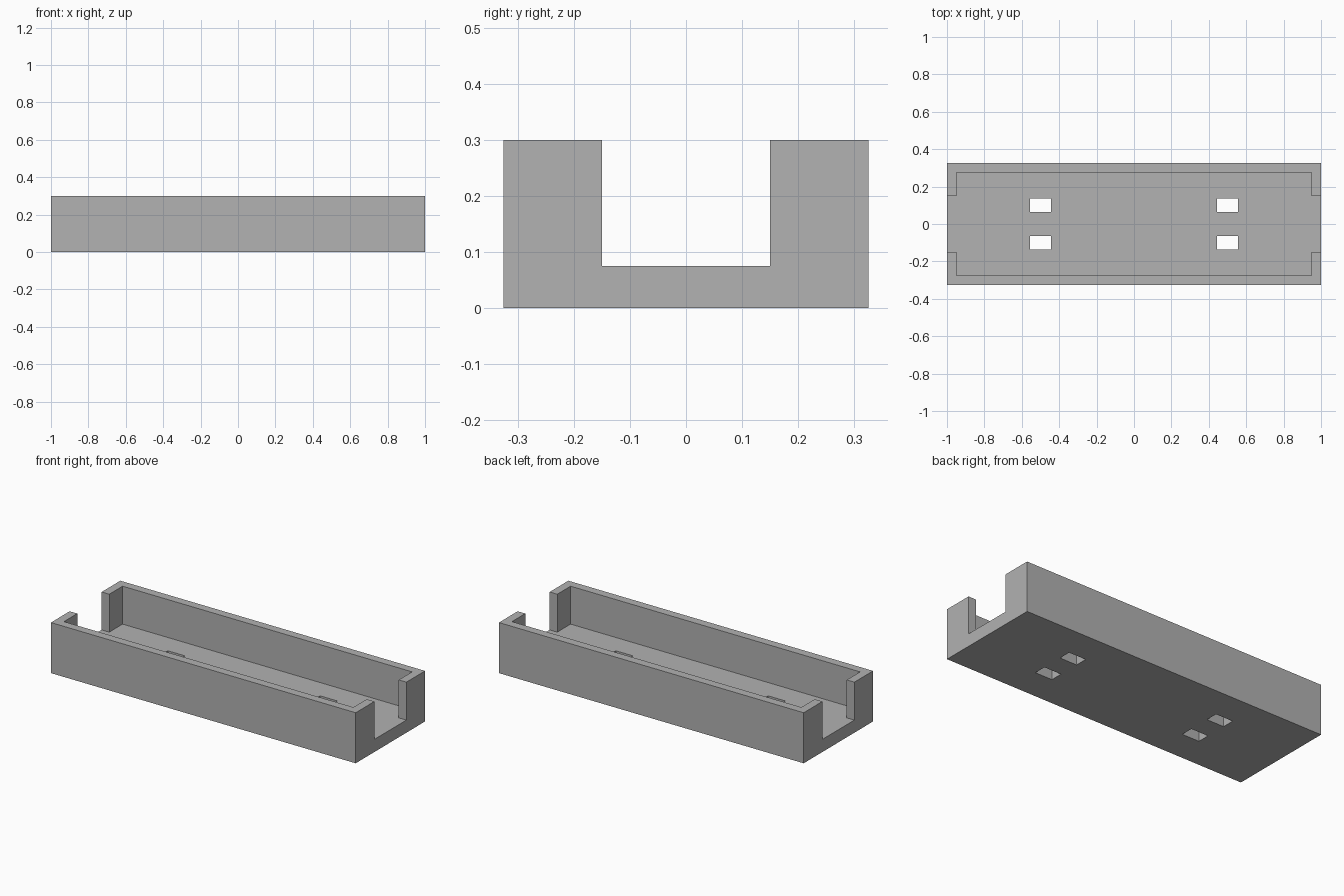
import bpy
import bmesh

LENGTH, WIDTH, HEIGHT = 2.0, 0.65, 0.3
WALL, FLOOR, GAP = 0.05, 0.075, 0.3
SLOT_X, SLOT_Y = 0.1125, 0.0735

cube = bpy.data.objects.get("Cube")
if cube:
    bpy.data.objects.remove(cube, do_unlink=True)

grey = bpy.data.materials.new("plain grey")
grey.use_nodes = True
colour = (0.445, 0.445, 0.445, 1)
grey.diffuse_color = colour
grey.node_tree.nodes["Principled BSDF"].inputs["Base Color"].default_value = colour


def prism(name, outline, bottom, top):
    """Extrude a flat outline upward into a closed solid."""
    bm = bmesh.new()
    base = bm.faces.new([bm.verts.new((x, y, bottom)) for x, y in outline])
    ext = bmesh.ops.extrude_face_region(bm, geom=[base])
    verts = [v for v in ext["geom"] if isinstance(v, bmesh.types.BMVert)]
    bmesh.ops.translate(bm, verts=verts, vec=(0, 0, top - bottom))
    bmesh.ops.recalc_face_normals(bm, faces=bm.faces)
    mesh = bpy.data.meshes.new(name)
    bm.to_mesh(mesh)
    bm.free()
    mesh.materials.append(grey)
    obj = bpy.data.objects.new(name, mesh)
    bpy.context.collection.objects.link(obj)
    return obj


def rectangle(cx, cy, sx, sy):
    return [(cx + i * sx / 2, cy + j * sy / 2)
            for i, j in ((-1, -1), (1, -1), (1, 1), (-1, 1))]


# Solid block for the tray
tray = prism("open_ended_tray", rectangle(0, 0, LENGTH, WIDTH), 0, HEIGHT)

# Inner cavity with an opening through both ends
ix, iy, ox, gy = LENGTH / 2 - WALL, WIDTH / 2 - WALL, LENGTH / 2 + 0.1, GAP / 2
half = [(ix, -iy), (ix, -gy), (ox, -gy), (ox, gy), (ix, gy), (ix, iy)]
cavity = half + [(-x, -y) for x, y in half]
cutters = [prism("cavity_cutter", cavity, FLOOR, HEIGHT + 0.1)]

# Four mounting slots through the floor
for x in (-0.5, 0.5):
    for y in (-0.1, 0.1):
        cutters.append(prism("slot_cutter", rectangle(x, y, SLOT_X, SLOT_Y), -0.1, FLOOR + 0.05))

# Cut one at a time, then bake the result into the tray
for cutter in cutters:
    mod = tray.modifiers.new(cutter.name, "BOOLEAN")
    mod.operation = "DIFFERENCE"
    mod.solver = "EXACT"
    mod.object = cutter

bpy.context.view_layer.update()
evaluated = tray.evaluated_get(bpy.context.evaluated_depsgraph_get())
result = bpy.data.meshes.new_from_object(evaluated)
tray.modifiers.clear()
tray.data = result
for cutter in cutters:
    bpy.data.objects.remove(cutter, do_unlink=True)
